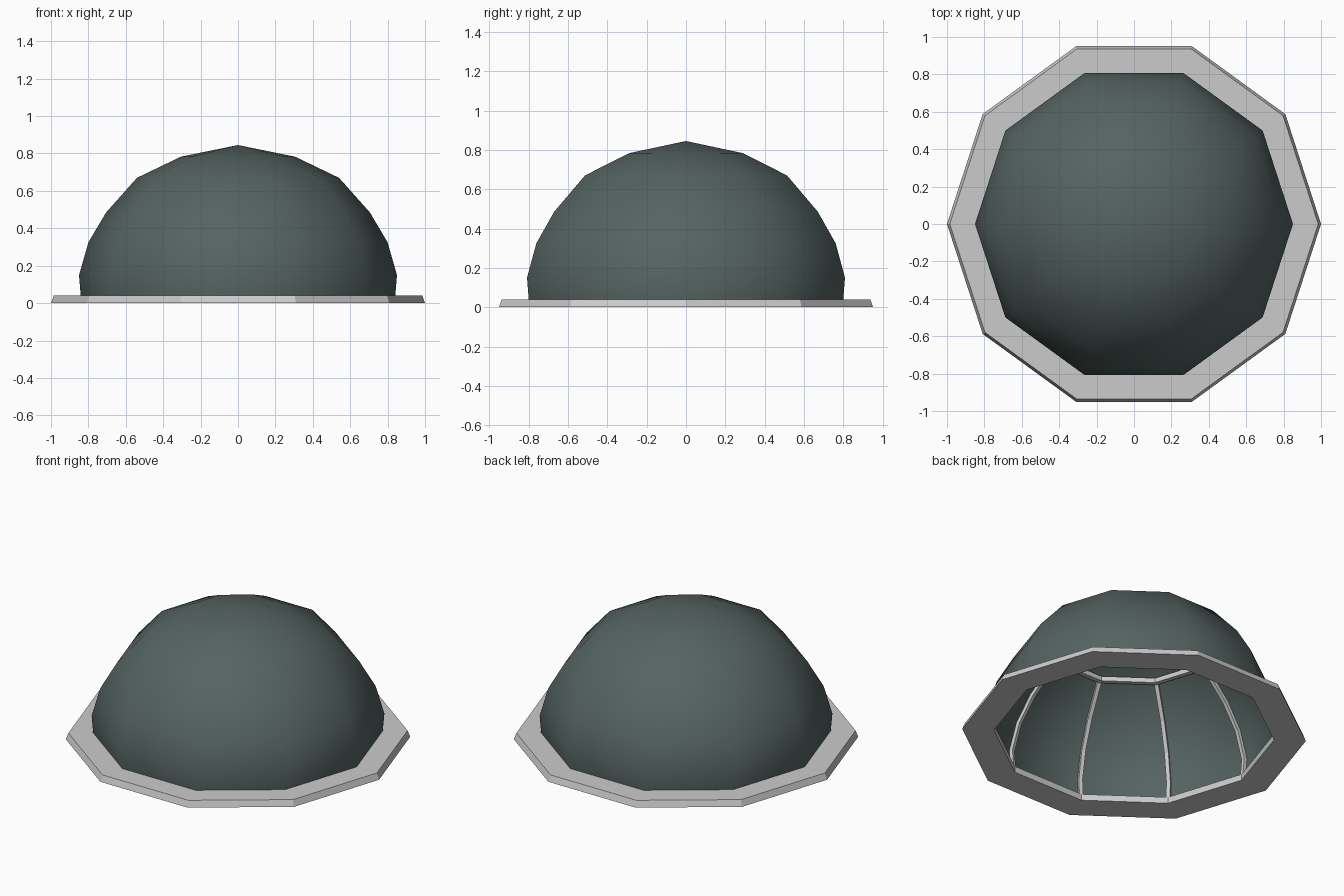
import bpy, bmesh
from math import sin, cos, pi
from mathutils import Vector

if "Cube" in bpy.data.objects:
    bpy.data.objects.remove(bpy.data.objects["Cube"])

N = 10
ANG = [2 * pi * i / N for i in range(N)]


def polar(r, z, a):
    return Vector((r * cos(a), r * sin(a), z))


def finish(name, bm, smooth=False, mat=None):
    bmesh.ops.recalc_face_normals(bm, faces=bm.faces[:])
    me = bpy.data.meshes.new(name)
    bm.to_mesh(me)
    bm.free()
    for p in me.polygons:
        p.use_smooth = smooth
    if mat:
        me.materials.append(mat)
    ob = bpy.data.objects.new(name, me)
    bpy.context.collection.objects.link(ob)
    return ob


def lathe(name, profile, closed=True, apex=None, **kw):
    """Spin a (radius, z) profile into a ten-sided shell."""
    bm = bmesh.new()
    cols = [[bm.verts.new(polar(r, z, a)) for r, z in profile] for a in ANG]
    top = bm.verts.new((0, 0, apex)) if apex else None
    n = len(profile)
    for i in range(N):
        a, b = cols[i], cols[(i + 1) % N]
        for j in range(n if closed else n - 1):
            k = (j + 1) % n
            bm.faces.new((a[j], b[j], b[k], a[k]))
        if top:
            bm.faces.new((a[-1], b[-1], top))
    return finish(name, bm, **kw)


glass = bpy.data.materials.new("dark_glass")
glass.diffuse_color = (0.09, 0.125, 0.12, 1)
glass.use_nodes = True
glass.node_tree.nodes["Principled BSDF"].inputs["Base Color"].default_value = glass.diffuse_color

# Base flange with a slightly tapered outer edge
lathe("base_flange", [(1.0, 0), (0.985, 0.04), (0.815, 0.04), (0.815, 0)])

# Glass dome
dome = [(0.84, 0.03), (0.85, 0.15), (0.80, 0.325), (0.705, 0.485),
        (0.54, 0.67), (0.305, 0.783)]
lathe("glass_dome", dome, closed=False, apex=0.845, smooth=True, mat=glass)

# Upper ring of the inner frame
lathe("upper_ring", [(0.535, 0.665), (0.505, 0.665), (0.505, 0.635), (0.535, 0.635)])

# Meridian ribs following the inside of the dome
bm = bmesh.new()
W, D = 0.012, 0.025
for a in ANG:
    side = Vector((-sin(a), cos(a), 0)) * W
    rows = []
    for r, z in dome[:5]:
        v = Vector((r, z))
        outer = v - v.normalized() * 0.004
        inner = v - v.normalized() * D
        po, pi_ = polar(outer.x, outer.y, a), polar(inner.x, inner.y, a)
        rows.append([bm.verts.new(p) for p in (po - side, po + side, pi_ + side, pi_ - side)])
    for u, v in zip(rows, rows[1:]):
        for j in range(4):
            k = (j + 1) % 4
            bm.faces.new((u[j], u[k], v[k], v[j]))
    bm.faces.new(rows[0])
    bm.faces.new(rows[-1])
finish("dome_ribs", bm)
